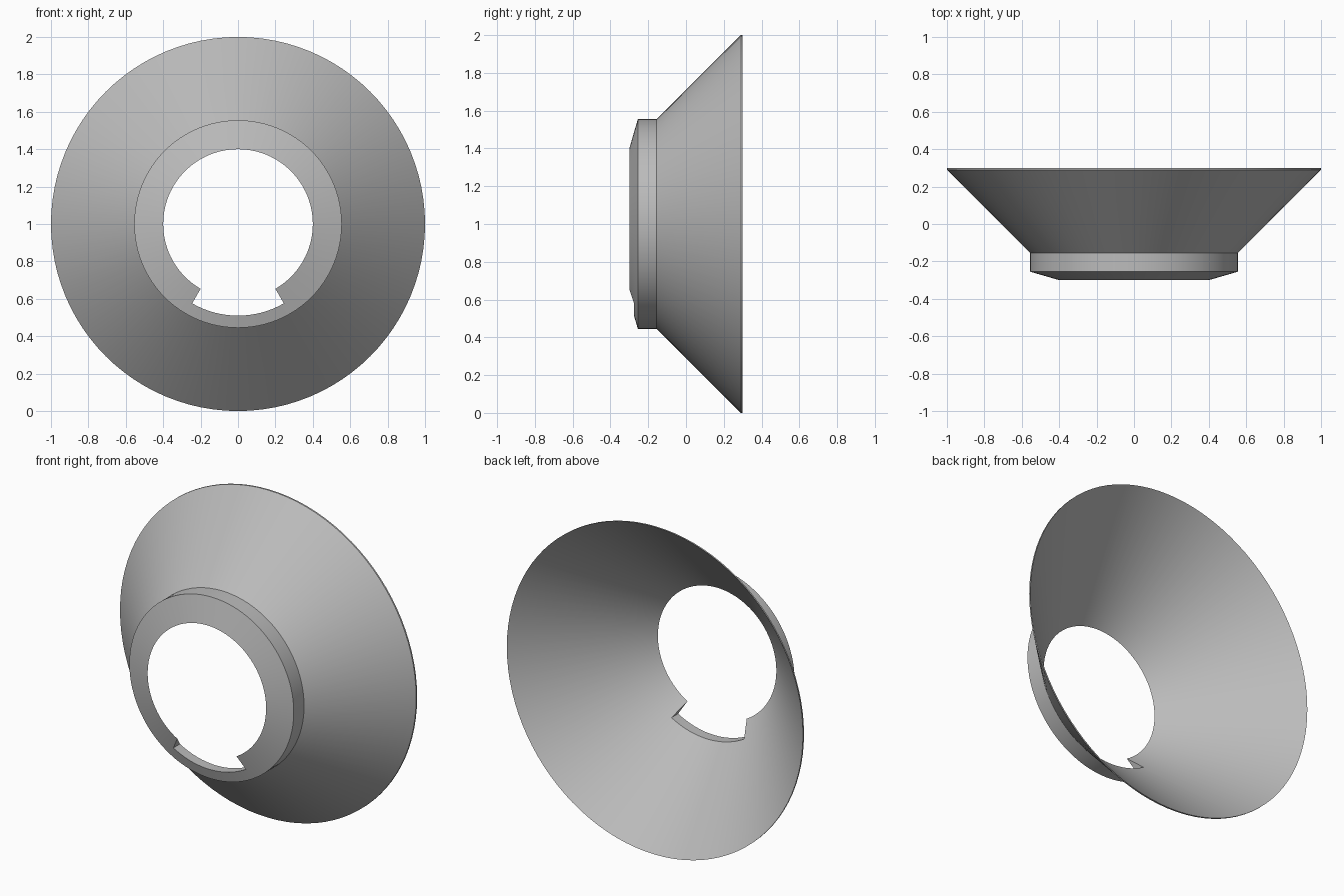
import bpy
import bmesh
from math import sin, cos, radians, pi

cube = bpy.data.objects.get("Cube")
if cube:
    bpy.data.objects.remove(cube, do_unlink=True)

SEGMENTS = 96
NOTCH_HALF_ANGLE = radians(30)

# Cross-section as (radius, y): thin front tip, bevelled collar, flared cone
PROFILE = [
    (0.40, -0.30),    # front tip of the bore
    (0.49, -0.274),   # notch floor, front
    (0.555, -0.255),  # collar front edge
    (0.555, -0.155),  # collar meets flare
    (1.00, 0.29),     # rim front
    (1.00, 0.30),     # rim back
    (0.49, -0.21),    # notch floor, back
]

grey = bpy.data.materials.new("plain grey")
grey.use_nodes = True
colour = (0.5, 0.5, 0.5, 1.0)
grey.diffuse_color = colour
grey.node_tree.nodes["Principled BSDF"].inputs["Base Color"].default_value = colour

bm = bmesh.new()

# Rings of vertices around the y axis, starting at the bottom
rings = []
for i in range(SEGMENTS):
    a = 2 * pi * i / SEGMENTS
    rings.append([bm.verts.new((r * sin(a), y, 1 - r * cos(a))) for r, y in PROFILE])

# Skin between rings, leaving the tip out of the bottom notch
notch_steps = round(NOTCH_HALF_ANGLE / (2 * pi) * SEGMENTS)
for i in range(SEGMENTS):
    in_notch = i < notch_steps or i >= SEGMENTS - notch_steps
    ids = list(range(1 if in_notch else 0, len(PROFILE)))
    a, b = rings[i], rings[(i + 1) % SEGMENTS]
    for j, k in zip(ids, ids[1:] + ids[:1]):
        bm.faces.new((a[j], a[k], b[k], b[j]))

# End walls of the notch
for i in (notch_steps, -notch_steps):
    bm.faces.new((rings[i][0], rings[i][1], rings[i][-1]))

# Drop the unused tip vertices and make the normals consistent
bmesh.ops.delete(bm, geom=[v for v in bm.verts if not v.link_faces], context='VERTS')
bmesh.ops.recalc_face_normals(bm, faces=bm.faces)

mesh = bpy.data.meshes.new("flared_collar")
bm.to_mesh(mesh)
bm.free()
mesh.materials.append(grey)
collar = bpy.data.objects.new("flared_collar", mesh)
bpy.context.collection.objects.link(collar)

# Smooth round surfaces with crisp edges
bpy.ops.object.select_all(action='DESELECT')
collar.select_set(True)
bpy.context.view_layer.objects.active = collar
bpy.ops.object.shade_smooth_by_angle(angle=radians(30))
